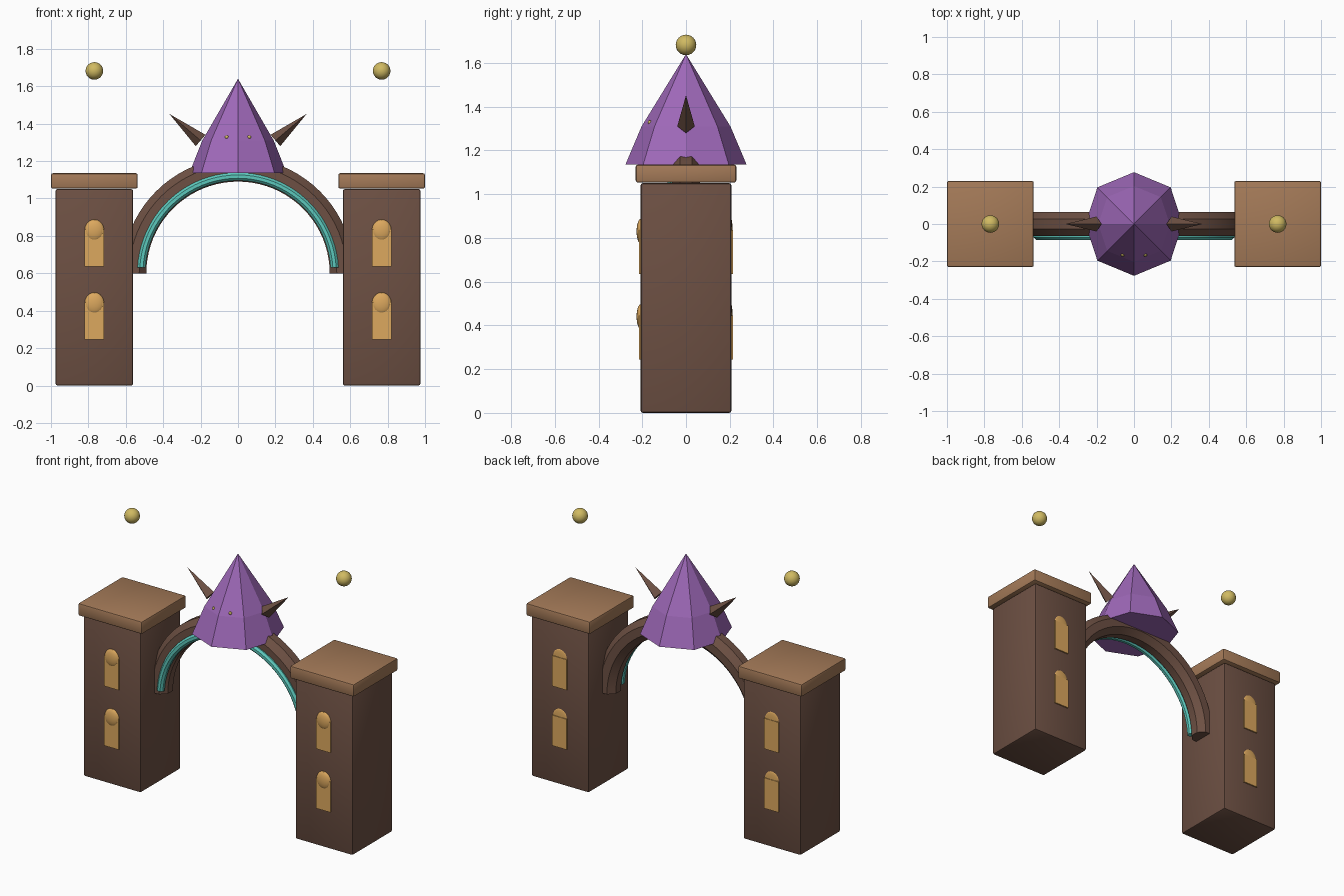
import bpy, bmesh, math
from math import cos, sin, pi, radians
from mathutils import Vector

if "Cube" in bpy.data.objects:
    bpy.data.objects.remove(bpy.data.objects["Cube"], do_unlink=True)


def material(name, rgb):
    """Flat material from an 8-bit colour, converted to linear."""
    lin = [((c / 255 + 0.055) / 1.055) ** 2.4 for c in rgb] + [1]
    m = bpy.data.materials.new(name)
    m.use_nodes = True
    m.diffuse_color = lin
    m.node_tree.nodes["Principled BSDF"].inputs["Base Color"].default_value = lin
    return m


STONE = material("dark brown stone", (109, 80, 67))
CAP = material("tan stone", (164, 122, 88))
ROOF = material("purple roof", (158, 104, 184))
TEAL = material("teal trim", (92, 200, 188))
WINDOW = material("amber window", (220, 168, 94))
GOLD = material("gold", (208, 186, 98))


def finish(bm, name, mat, smooth=True):
    bmesh.ops.recalc_face_normals(bm, faces=bm.faces)
    mesh = bpy.data.meshes.new(name)
    bm.to_mesh(mesh)
    bm.free()
    mesh.materials.append(mat)
    ob = bpy.data.objects.new(name, mesh)
    bpy.context.collection.objects.link(ob)
    if smooth:
        bpy.ops.object.select_all(action="DESELECT")
        ob.select_set(True)
        bpy.context.view_layer.objects.active = ob
        bpy.ops.object.shade_smooth_by_angle(angle=radians(30))
    return ob


def box(name, centre, size, mat, bevel=0):
    bm = bmesh.new()
    bmesh.ops.create_cube(bm, size=1)
    bmesh.ops.scale(bm, vec=size, verts=bm.verts)
    bmesh.ops.translate(bm, vec=centre, verts=bm.verts)
    if bevel:
        bmesh.ops.bevel(bm, geom=bm.edges[:], offset=bevel, segments=2,
                        profile=0.5, affect="EDGES")
    return finish(bm, name, mat, smooth=bool(bevel))


def ball(name, centre, radii, mat, segments=20):
    bm = bmesh.new()
    bmesh.ops.create_uvsphere(bm, u_segments=segments, v_segments=segments // 2, radius=1)
    bmesh.ops.scale(bm, vec=radii, verts=bm.verts)
    bmesh.ops.translate(bm, vec=centre, verts=bm.verts)
    return finish(bm, name, mat)


def skin(bm, rings):
    """Bridge successive rings of vertices and cap both ends."""
    for a, b in zip(rings, rings[1:]):
        for i in range(len(a)):
            j = (i + 1) % len(a)
            bm.faces.new((a[i], a[j], b[j], b[i]))
    bm.faces.new(rings[0])
    bm.faces.new(rings[-1])


def arc_tube(name, radius, tube, y, z, start, mat, sides=8, steps=40):
    """Half ring in the xz plane with a flat-sided section."""
    bm = bmesh.new()
    rings = []
    for s in range(steps + 1):
        a = start + (pi - 2 * start) * s / steps
        ring = []
        for k in range(sides):
            t = 2 * pi * (k + 0.5) / sides
            r = radius + tube * cos(t)
            ring.append(bm.verts.new((r * cos(a), y + tube * sin(t), z + r * sin(a))))
        rings.append(ring)
    skin(bm, rings)
    return finish(bm, name, mat)


# Arch and its glowing front trim
arc_tube("arch", 0.555, 0.07, 0, 0.6, 0, STONE)
arc_tube("arch_trim", 0.517, 0.023, -0.063, 0.6, 0.06, TEAL)

# Eight-sided flared roof, slightly narrower across its left and right corners
bm = bmesh.new()
rings = []
for r, z in ((0.277, 1.135), (0.203, 1.31)):
    ring = []
    for k in range(8):
        a = k * pi / 4
        squeeze = 0.94 if k % 4 == 0 else 1
        ring.append(bm.verts.new((r * cos(a) * squeeze, r * sin(a), z)))
    rings.append(ring)
apex = bm.verts.new((0, 0, 1.64))
bm.faces.new(rings[0])
for k in range(8):
    j = (k + 1) % 8
    bm.faces.new((rings[0][k], rings[0][j], rings[1][j], rings[1][k]))
    bm.faces.new((rings[1][k], rings[1][j], apex))
finish(bm, "roof", ROOF, smooth=False)

for side, label in ((1, "left"), (-1, "right")):
    x = side * 0.768

    # Tower, cap and floating orb
    box(f"tower_{label}", (x, 0, 0.525), (0.415, 0.415, 1.05), STONE, 0.01)
    box(f"tower_cap_{label}", (x, 0, 1.094), (0.464, 0.46, 0.082), CAP, 0.01)
    ball(f"orb_{label}", (x, 0, 1.682), (0.047,) * 3, GOLD, 24)

    # Arched windows on the front and back
    for face, wall, bulge in ((-1, "front", 0.02), (1, "back", 0.007)):
        for z, level in ((0.245, "lower"), (0.635, "upper")):
            tag = f"{wall}_{level}_{label}"
            box(f"window_{tag}", (x, face * 0.206, z + 0.1), (0.105, 0.02, 0.2), WINDOW)
            ball(f"window_top_{tag}", (x, face * 0.206, z + 0.195),
                 (0.0525, bulge, 0.058), WINDOW)

    # Four-sided horn
    base, tip = Vector((side * 0.2, 0, 1.31)), Vector((side * 0.367, 0, 1.452))
    axis = (tip - base).normalized()
    across = Vector((0, 1, 0))
    up = axis.cross(across)
    bm = bmesh.new()
    foot = [bm.verts.new(base + 0.04 * v) for v in (across, up, -across, -up)]
    point = bm.verts.new(tip)
    bm.faces.new(foot)
    for k in range(4):
        bm.faces.new((foot[k], foot[(k + 1) % 4], point))
    finish(bm, f"horn_{label}", STONE, smooth=False)

    # Small eye on the roof
    ball(f"eye_{label}", (side * 0.06, -0.165, 1.328), (0.01,) * 3, GOLD, 12)
